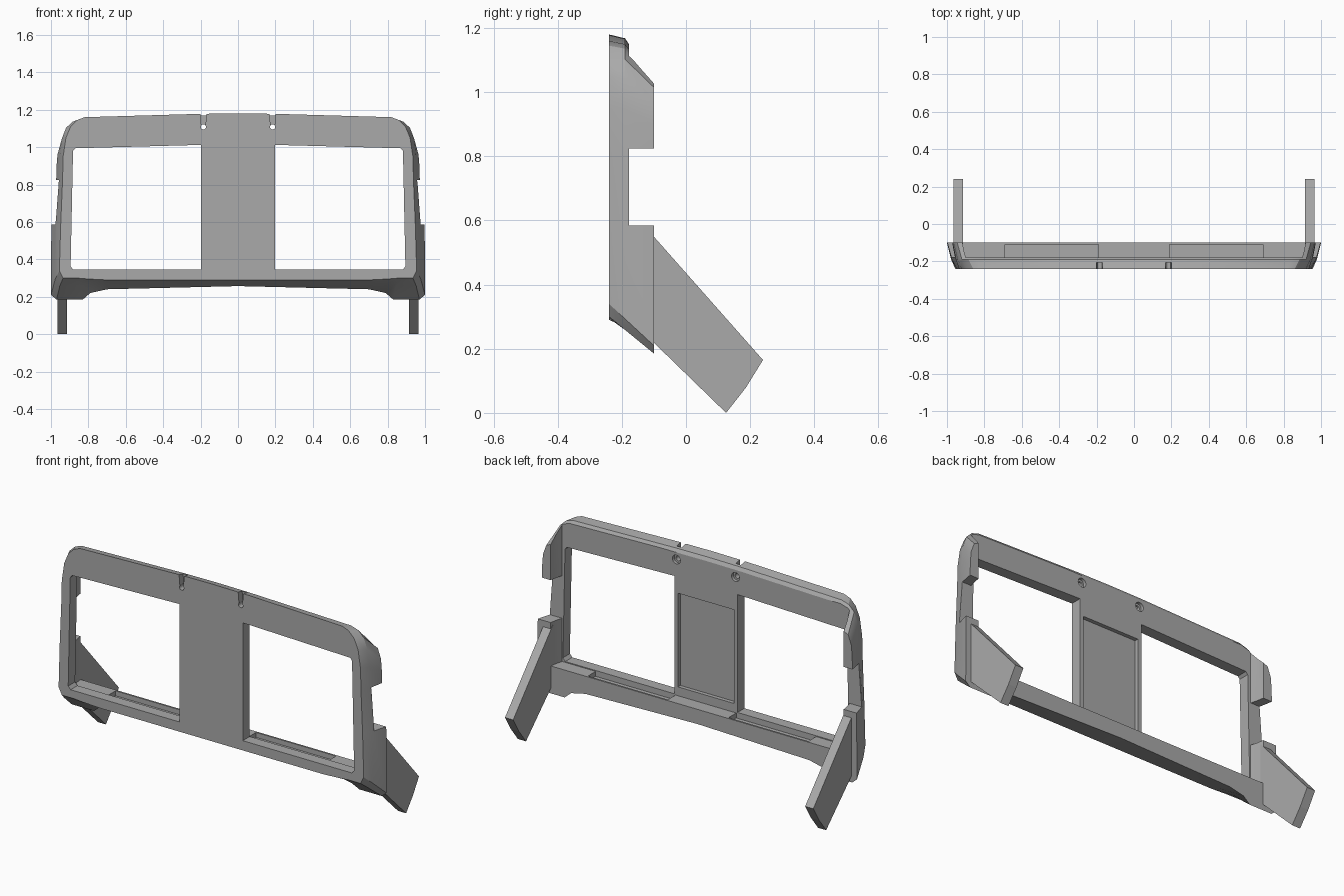
import bpy, bmesh, math

cube = bpy.data.objects.get("Cube")
if cube:
    bpy.data.objects.remove(cube, do_unlink=True)

grey = bpy.data.materials.new("plain grey")
grey.use_nodes = True
colour = (0.4, 0.4, 0.4, 1)
grey.diffuse_color = colour
for node in grey.node_tree.nodes:
    if node.type == "BSDF_PRINCIPLED":
        node.inputs["Base Color"].default_value = colour


def loft(name, rings):
    """Closed solid through rings that have equal point counts."""
    bm = bmesh.new()
    loops = [[bm.verts.new(p) for p in ring] for ring in rings]
    count = len(loops[0])
    for a, b in zip(loops, loops[1:]):
        for i in range(count):
            j = (i + 1) % count
            bm.faces.new((a[i], a[j], b[j], b[i]))
    bm.faces.new(loops[0])
    bm.faces.new(loops[-1][::-1])
    bmesh.ops.recalc_face_normals(bm, faces=bm.faces)
    mesh = bpy.data.meshes.new(name)
    bm.to_mesh(mesh)
    bm.free()
    mesh.materials.append(grey)
    obj = bpy.data.objects.new(name, mesh)
    bpy.context.collection.objects.link(obj)
    return obj


def prism(name, points, axis, start, end):
    """Extrude a flat profile along one axis."""
    def place(p, t):
        q = list(p)
        q.insert("xyz".index(axis), t)
        return q
    return loft(name, [[place(p, t) for p in points] for t in (start, end)])


def rect(u0, u1, v0, v1):
    return [(u0, v0), (u1, v0), (u1, v1), (u0, v1)]


def circle(x, z, r, n=20):
    return [(x + r * math.cos(math.tau * i / n), z + r * math.sin(math.tau * i / n))
            for i in range(n)]


def flip(points, side):
    return [(side * u, v) for u, v in points]


def activate(obj):
    bpy.ops.object.select_all(action="DESELECT")
    obj.select_set(True)
    bpy.context.view_layer.objects.active = obj


def cut(obj, cutter):
    cutter.hide_render = True
    mod = obj.modifiers.new("cut", "BOOLEAN")
    mod.operation = "DIFFERENCE"
    mod.solver = "EXACT"
    mod.object = cutter
    activate(obj)
    bpy.ops.object.modifier_apply(modifier=mod.name)
    bpy.data.objects.remove(cutter, do_unlink=True)


# Frame shell: half outlines at the front and back, flaring towards the back
FRONT, MIDDLE, BACK = -0.24, -0.19, -0.1
front = [(0, 1.18), (0.2, 1.178), (0.82, 1.16), (0.86, 1.145), (0.895, 1.11),
         (0.92, 1.05), (0.935, 0.95), (0.938, 0.825), (0.948, 0.585), (0.955, 0.34),
         (0.935, 0.3), (0.86, 0.3), (0.8, 0.295), (0.7, 0.29), (0, 0.29)]
back = [(0, 1.03), (0.2, 1.03), (0.86, 1.03), (0.91, 1.03), (0.945, 1.015),
        (0.965, 0.96), (0.97, 0.9), (0.972, 0.825), (0.998, 0.585), (1, 0.21),
        (0.97, 0.185), (0.83, 0.185), (0.79, 0.22), (0.7, 0.24), (0, 0.257)]
middle = []
for (xf, zf), (xb, zb) in zip(front, back):
    k = 0.36 if zf < 0.5 else 0.08
    middle.append(((xf + xb) / 2, zf + (zb - zf) * k))


def ring(half, y):
    full = half + flip(half[-2:0:-1], -1)
    return [(x, y, z) for x, z in full]


frame = loft("frame", [ring(front, FRONT), ring(middle, MIDDLE), ring(back, BACK)])

# Hollow behind the face, leaving side wings and the bottom ledge
inner = [(0.9, -0.178), (0.91, -0.14), (0.917, -0.1), (0.917, 0.1)]
cut(frame, prism("hollow", inner + flip(inner[::-1], -1), "z", 0.34, 1.4))

# Shallow panel recess behind the centre post
cut(frame, prism("panel_recess", rect(-0.175, 0.175, 0.39, 0.92), "y", -0.2, 0))

window = [(0.198, 0.345), (0.88, 0.345), (0.895, 0.362), (0.882, 0.98),
          (0.87, 0.994), (0.198, 1.012)]
notch = [(0.163, 1.25), (0.207, 1.25), (0.196, 1.115), (0.174, 1.115)]
for side in (1, -1):
    # Window opening
    cut(frame, prism("window", flip(window, side), "y", -0.4, -0.15))
    # Gap between the upper and lower wing
    cut(frame, prism("wing_gap", flip(rect(0.8, 1.2, 0.585, 0.825), side), "y", -0.177, 0))
    # Pocket in the ledge
    cut(frame, prism("ledge_pocket", flip(rect(0.19, 0.69, -0.178, -0.11), side),
                     "z", 0.312, 0.5))
    # Tapered notch, bolt hole and its wider rear seat
    cut(frame, prism("notch", flip(notch, side), "y", -0.4, -0.205))
    cut(frame, prism("bolt_hole", circle(side * 0.185, 1.108, 0.014), "y", -0.4, 0))
    cut(frame, prism("bolt_seat", circle(side * 0.185, 1.108, 0.025), "y", -0.195, 0))

activate(frame)
bpy.ops.object.shade_smooth_by_angle(angle=math.radians(25))

# Slanted mounting arms behind the lower wings
arm = [(-0.12, 0.572), (0.24, 0.165), (0.187, 0.079), (0.125, 0), (-0.12, 0.238)]
for side, word in ((1, "left"), (-1, "right")):
    prism(word + "_arm", arm, "x", side * 0.914, side * 0.965)
